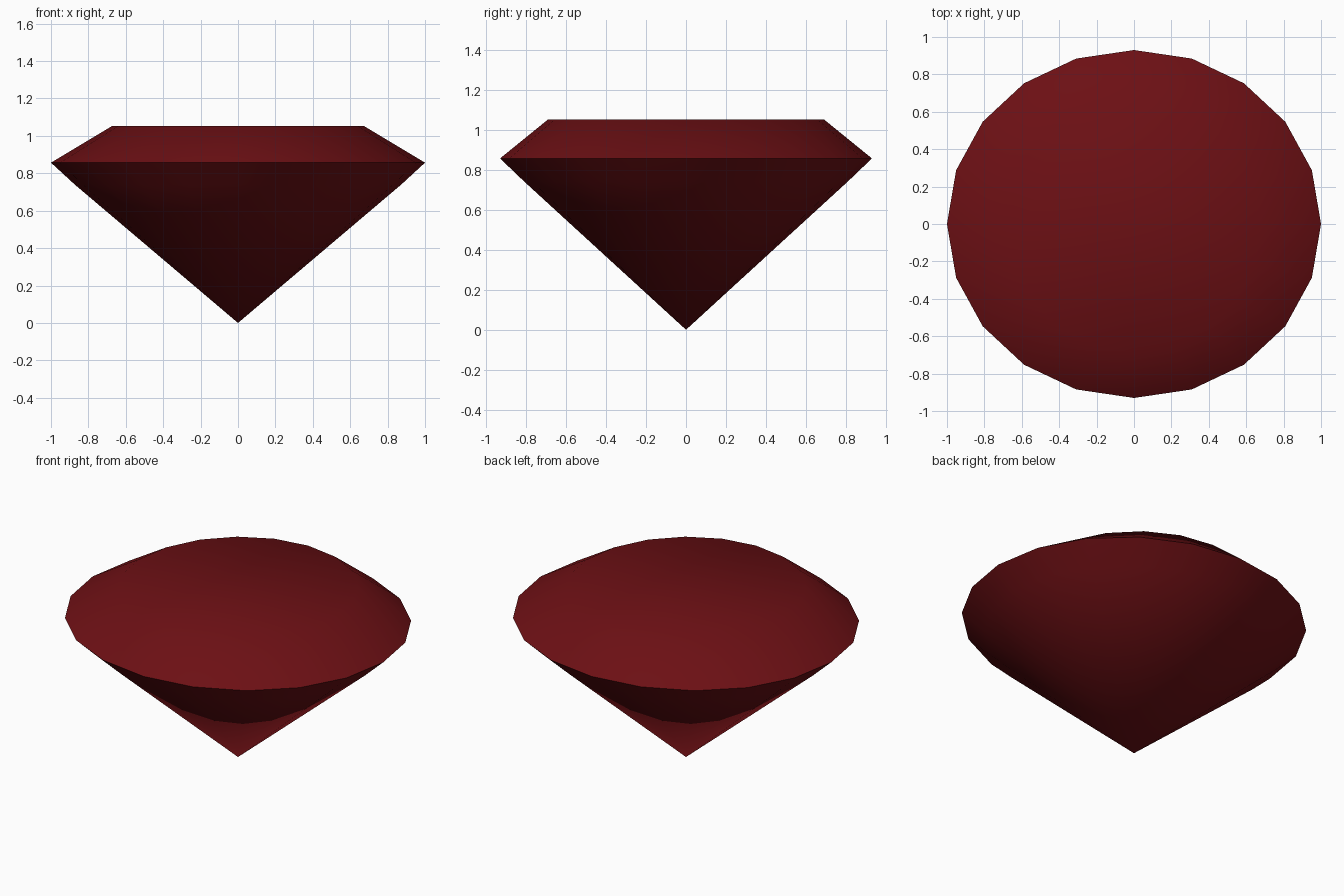
import bpy
import bmesh
import math

if "Cube" in bpy.data.objects:
    bpy.data.objects.remove(bpy.data.objects["Cube"])

SIDES = 20

# Profile rings from low to high: x radius, y radius, height
RINGS = [
    (0.873, 0.808, 0.74),   # shoulder of the pavilion
    (1.000, 0.930, 0.857),  # girdle
    (0.675, 0.690, 1.052),  # table edge
]

bm = bmesh.new()


def add_ring(rx, ry, z):
    step = 2 * math.pi / SIDES
    return [bm.verts.new((rx * math.cos(i * step), ry * math.sin(i * step), z))
            for i in range(SIDES)]


rings = [add_ring(*r) for r in RINGS]
tip = bm.verts.new((0, 0, 0))

# Pointed pavilion, girdle band and crown
for i in range(SIDES):
    j = (i + 1) % SIDES
    bm.faces.new((tip, rings[0][j], rings[0][i]))
    for low, high in zip(rings, rings[1:]):
        bm.faces.new((low[i], low[j], high[j], high[i]))

# Flat table on top
bm.faces.new(rings[-1])
bmesh.ops.recalc_face_normals(bm, faces=bm.faces)

mesh = bpy.data.meshes.new("cut_gem")
bm.to_mesh(mesh)
bm.free()
gem = bpy.data.objects.new("cut_gem", mesh)
bpy.context.collection.objects.link(gem)

# Deep red stone
red = bpy.data.materials.new("deep_red")
red.diffuse_color = (0.15, 0.005, 0.007, 1)
red.use_nodes = True
red.node_tree.nodes["Principled BSDF"].inputs["Base Color"].default_value = red.diffuse_color
mesh.materials.append(red)

# Soft facets with a sharp girdle
bpy.context.view_layer.objects.active = gem
gem.select_set(True)
bpy.ops.object.shade_smooth_by_angle(angle=math.radians(50))
